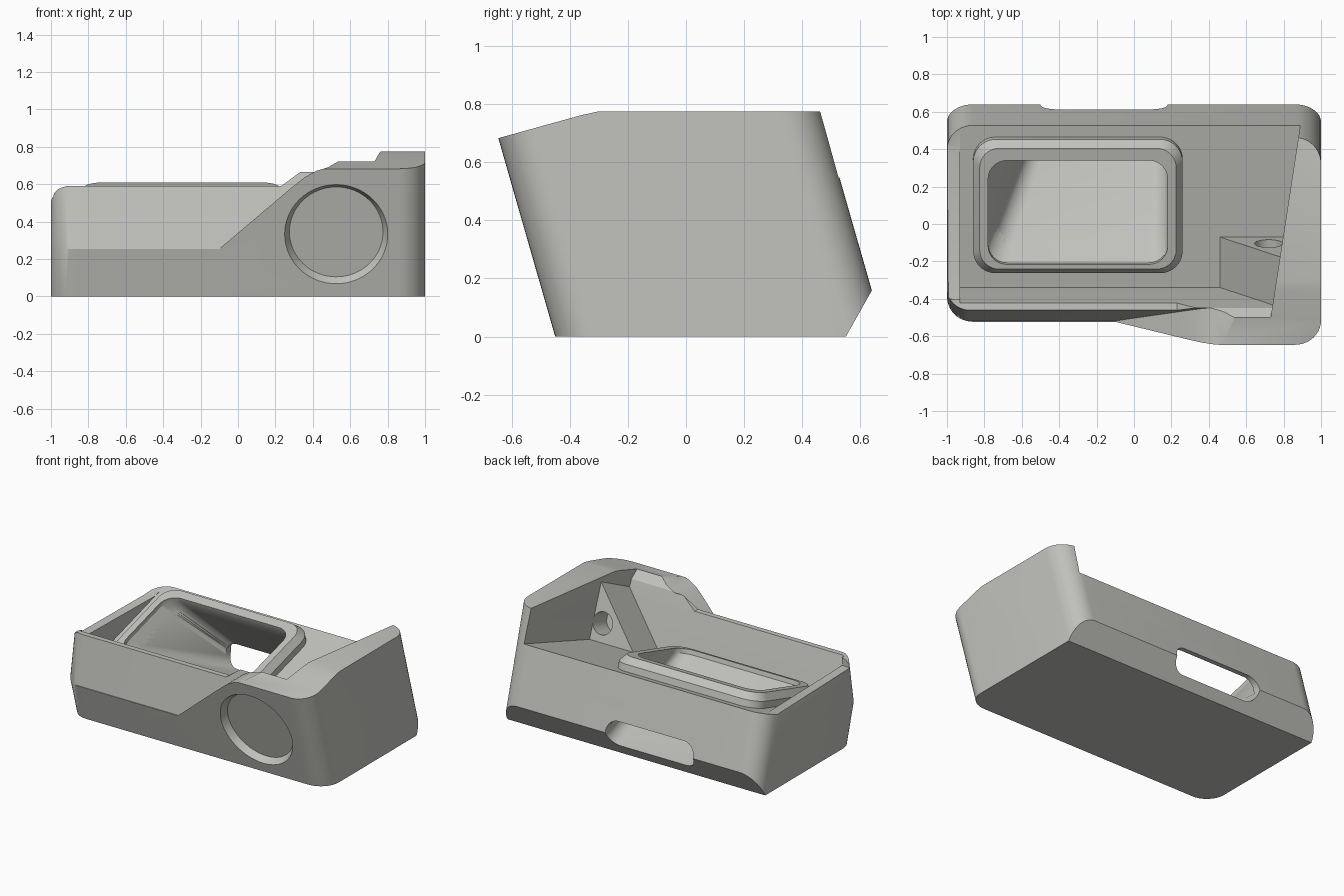
import bpy, bmesh, math
from mathutils import Vector, Matrix

if "Cube" in bpy.data.objects:
    bpy.data.objects.remove(bpy.data.objects["Cube"])

TILT = math.radians(16)
LEAN = math.tan(TILT)


def deck_z(y):
    return 0.55 + LEAN * (y - 0.535)


def rounded(x0, x1, y0, y1, r, n=10):
    """Rounded rectangle, counter-clockwise from the right rear corner."""
    pts = []
    for i, (cx, cy) in enumerate([(x1 - r, y1 - r), (x0 + r, y1 - r), (x0 + r, y0 + r), (x1 - r, y0 + r)]):
        for k in range(n + 1):
            a = math.pi / 2 * (i + k / n)
            pts.append((cx + r * math.cos(a), cy + r * math.sin(a)))
    return pts


def loft(name, rings):
    """Closed solid through matching rings of points."""
    bm = bmesh.new()
    vs = [[bm.verts.new(p) for p in ring] for ring in rings]
    n = len(vs[0])
    bm.faces.new(vs[0])
    bm.faces.new(vs[-1])
    for a, b in zip(vs, vs[1:]):
        for i in range(n):
            j = (i + 1) % n
            bm.faces.new((a[i], a[j], b[j], b[i]))
    bmesh.ops.recalc_face_normals(bm, faces=bm.faces)
    me = bpy.data.meshes.new(name)
    bm.to_mesh(me)
    bm.free()
    ob = bpy.data.objects.new(name, me)
    bpy.context.collection.objects.link(ob)
    return ob


def along_x(name, yz, x0, x1):
    return loft(name, [[(x0, y, z) for y, z in yz], [(x1, y, z) for y, z in yz]])


def along_y(name, xz, y0=-2, y1=2):
    return loft(name, [[(x, y0, z) for x, z in xz], [(x, y1, z) for x, z in xz]])


def drill(name, centre, r0, r1, d0, d1, n=64):
    """Round cutter along the tilted depth axis."""
    rot = Matrix.Rotation(TILT, 3, 'X')
    rings = []
    for r, d in ((r0, d0), (r1, d1)):
        rings.append([Vector(centre) + rot @ Vector((r * math.cos(2 * math.pi * k / n), d,
                      r * math.sin(2 * math.pi * k / n))) for k in range(n)])
    return loft(name, rings)


def boolean(ob, tool, op='DIFFERENCE'):
    m = ob.modifiers.new("cut", 'BOOLEAN')
    m.operation, m.object, m.solver = op, tool, 'EXACT'
    bpy.context.view_layer.objects.active = ob
    bpy.ops.object.modifier_apply(modifier=m.name)


cutters = []


def cut(tool, *targets):
    for t in targets:
        boolean(t, tool)
    cutters.append(tool)


# Leaning body with rounded upright corners
outline = rounded(-1, 1, -0.45, 0.685, 0.14)
body = loft("body", [[(x, y - LEAN * z, z) for x, y in outline] for z in (0, 0.9)])

# Rear underside chamfer
cut(along_x("rear_chamfer", [(0.494, -0.1), (0.55, 0), (0.64, 0.16), (0.696, 0.26), (1, 0.26), (1, -0.1)], -2, 2), body)

# Sloping then level top
cut(along_x("top_trim", [(-1, 0.583), (-0.645, 0.683), (-0.36, 0.762), (-0.3, 0.775), (1, 0.775), (1, 1.2), (-1, 1.2)], -2, 2), body)

# Low left side with a curved rise to the right housing
cut(along_y("left_trim", [(-1.2, 0.45), (-1.0, 0.51), (-0.985, 0.55), (-0.96, 0.575), (-0.92, 0.59), (0.23, 0.59),
                          (0.36, 0.685), (0.42, 0.712), (0.48, 0.722), (0.6, 0.76), (0.6, 1.2), (-1.2, 1.2)]), body)

# Open tray with tilted deck, bounded by front wall and right wall
tray = [(-0.34, deck_z(-0.34)), (-0.42, 0.58), (-0.45, 0.67), (-0.50, 0.722), (-0.62, 0.84), (-0.62, 1.2),
        (1.0, 1.2), (1.0, deck_z(1.0))]
cut(loft("tray_cutter", [[(-0.93, y, z) for y, z in tray],
                         [(0.8 + 0.154 * (y + 0.05), y, z) for y, z in tray]]), body)

# Left wall lowered to meet the deck at the rear
cut(along_x("left_wall_cutter", [(-0.40, 0.53), (0.41, 0.515), (1, deck_z(1)), (1, 1.2), (-0.40, 1.2)], -1.2, -0.92), body)

# Recessed, nearly upright front panel
plan = [(-1.3, -1), (-1.3, -0.36), (-1.0, -0.36)]
plan += [(-0.88 - 0.12 * math.cos(a), -0.36 - 0.13 * math.sin(a)) for a in [math.pi / 16 * k for k in range(1, 9)]]
plan += [(0.7, -0.49), (0.7, -1)]
recess = loft("recess_cutter", [[(x, y + 0.17 * (z - 0.42), z) for x, y in plan] for z in (0, 1)])
limit = along_y("recess_limit", [(-1.4, 0.255), (-0.1, 0.255), (0.29, 0.585), (0.36, 0.64), (0.42, 0.672),
                                 (0.48, 0.69), (0.55, 0.73), (0.55, 0.9), (-1.4, 0.9)])
boolean(recess, limit, 'INTERSECT')
cutters.append(limit)
cut(recess, body)

# Round shallow pocket in the front
cut(drill("front_pocket", (0.525, -0.45 - LEAN * 0.333, 0.333), 0.287, 0.25, -0.02, 0.045), body)

# Raised rim around the opening
def on_deck(pts, h):
    return [(x, y - h * LEAN, deck_z(y) + h) for x, y in pts]

rim = loft("opening_rim", [on_deck(rounded(-0.86 + i, 0.26 - i, -0.25 + i, 0.465 - i, 0.12 - i * 0.5), h)
                           for i, h in ((0, -0.02), (0, 0.045), (0.035, 0.09))])

# Funnel from the opening to the rear slot
mouth = rounded(-0.78, 0.18, -0.19, 0.365, 0.1)
slot = rounded(-0.5, 0.18, 0.07, 0.25, 0.085)
cut(loft("funnel_cutter", [on_deck(mouth, 0.2), on_deck(mouth, 0.06),
                           [(x, 0.58, z) for x, z in slot],
                           [(x, 0.85, z) for x, z in slot]]), body, rim)

# Sloped housing behind the front wall
ramp = [(0.46, -0.04), (0.46, 0.0), (0.80, 0.39), (0.84, 0.39), (0.84, -0.04)]
housing = loft("sloped_housing", [[(x, y - LEAN * h, deck_z(y) + h) for x, h in ramp] for y in (-0.37, -0.07)])

# Round hole in the housing's rear face
cut(drill("housing_hole", (0.72, -0.07 - LEAN * 0.12, deck_z(-0.07) + 0.12), 0.075, 0.075, -0.16, 0.1, 40), housing, body)

for c in cutters:
    bpy.data.objects.remove(c)

# Single light grey finish
grey = bpy.data.materials.new("light_grey")
grey.diffuse_color = (0.54, 0.54, 0.51, 1)
grey.use_nodes = True
grey.node_tree.nodes["Principled BSDF"].inputs["Base Color"].default_value = grey.diffuse_color
for ob in (body, rim, housing):
    ob.data.materials.clear()
    ob.data.materials.append(grey)
    for p in ob.data.polygons:
        p.material_index = 0
    bpy.ops.object.select_all(action='DESELECT')
    ob.select_set(True)
    bpy.context.view_layer.objects.active = ob
    bpy.ops.object.shade_smooth_by_angle(angle=math.radians(25))
